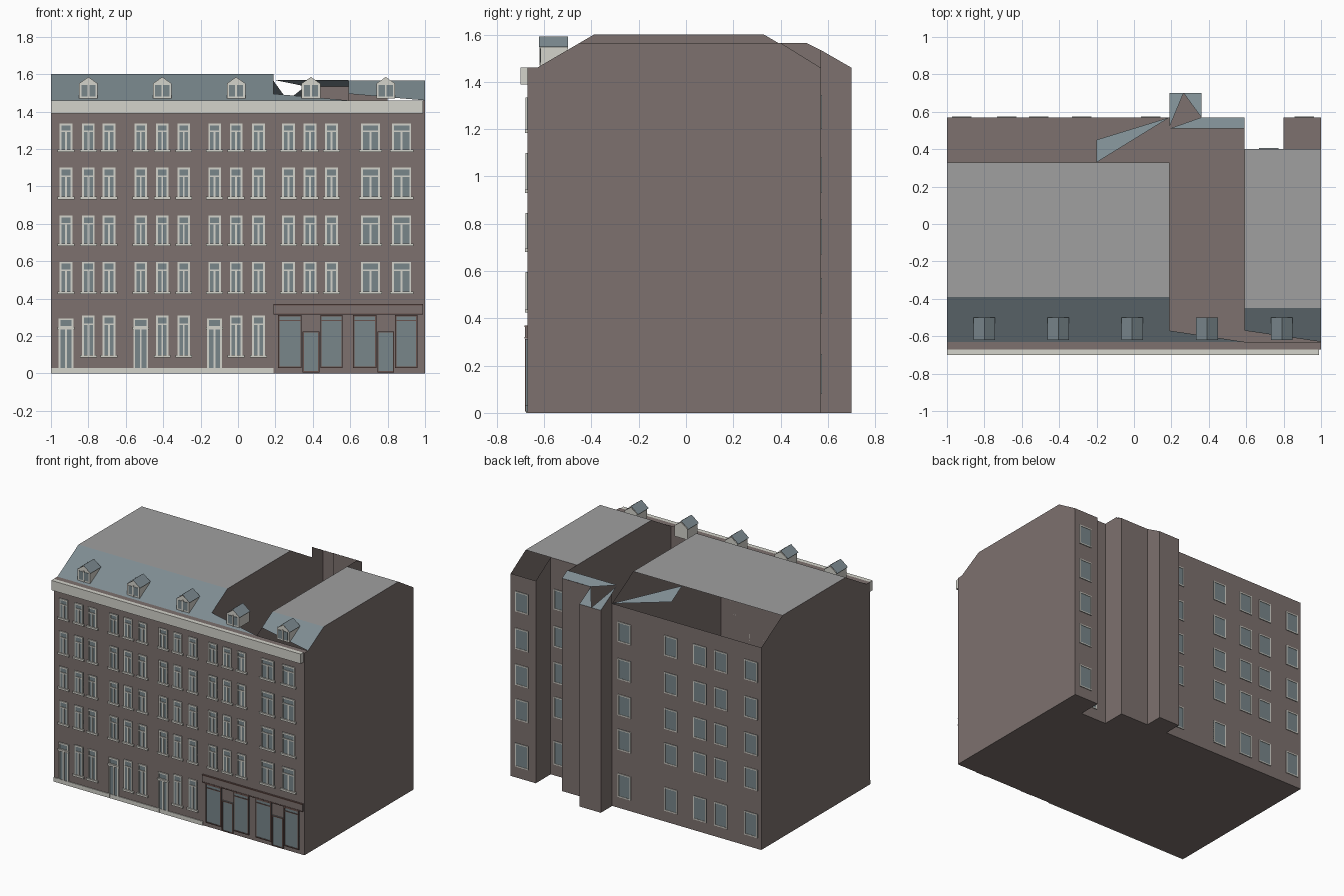
import bpy, bmesh
from mathutils import Vector

if "Cube" in bpy.data.objects:
    bpy.data.objects.remove(bpy.data.objects["Cube"])


def srgb(r, g, b):
    return tuple((c / 255 / 12.92 if c < 11 else ((c / 255 + 0.055) / 1.055) ** 2.4)
                 for c in (r, g, b)) + (1,)


def material(name, *rgb):
    m = bpy.data.materials.new(name)
    m.diffuse_color = srgb(*rgb)
    m.use_nodes = True
    m.node_tree.nodes["Principled BSDF"].inputs["Base Color"].default_value = m.diffuse_color
    return m


BRICK = material("brick", 125, 113, 110)
FLAT = material("flat_roof_grey", 160, 160, 160)
SLATE = material("slate", 126, 140, 146)
GLASS = material("window_glass", 120, 134, 138)
TRIM = material("pale_trim", 212, 211, 203)
WOOD = material("shop_wood", 104, 82, 77)


def finish(name, bm, mat):
    me = bpy.data.meshes.new(name)
    bm.to_mesh(me)
    bm.free()
    me.materials.append(mat)
    ob = bpy.data.objects.new(name, me)
    bpy.context.collection.objects.link(ob)
    return ob


def sheets(name, mat, faces):
    """Flat faces, each given as (outward direction, points)."""
    bm = bmesh.new()
    for out, pts in faces:
        f = bm.faces.new([bm.verts.new(p) for p in pts])
        f.normal_update()
        if f.normal.dot(Vector(out)) < 0:
            f.normal_flip()
    return finish(name, bm, mat)


def boxes(name, mat, items):
    """Boxes, each given as (x0, x1, y0, y1, z0, z1)."""
    bm = bmesh.new()
    for x0, x1, y0, y1, z0, z1 in items:
        vs = bmesh.ops.create_cube(bm, size=1)["verts"]
        for v in vs:
            v.co = ((x0 + x1) / 2 + v.co.x * (x1 - x0),
                    (y0 + y1) / 2 + v.co.y * (y1 - y0),
                    (z0 + z1) / 2 + v.co.z * (z1 - z0))
    return finish(name, bm, mat)


F, B, XL, XM, XR = -0.67, 0.57, 0.19, 0.36, 0.59   # front, back, block limits
EAVE, TOP, LOW = 1.46, 1.60, 1.565
UP, FRONT, BACK, LEFT, RIGHT = (0, 0, 1), (0, -1, 0), (0, 1, 0), (-1, 0, 0), (1, 0, 0)


def upright(out, a, b, z):
    """Vertical wall between plan points a and b."""
    return out, [(*a, 0), (*b, 0), (*b, z), (*a, z)]


def gable(out, x, outline):
    """Wall across the building with a (y, z) outline."""
    return out, [(x, y, z) for y, z in outline]


tall = [(F, 0), (F, EAVE), (-0.63, EAVE), (-0.39, TOP), (0.33, TOP), (B, EAVE), (B, 0)]
low = [(F, 0), (F, EAVE), (-0.63, EAVE), (-0.45, LOW), (0.40, LOW), (B, EAVE), (B, 0)]
mid = [(F, 0), (F, EAVE), (-0.63, EAVE), (-0.45, LOW), (0.51, LOW), (B, 1.535), (B, 0)]
tower = [(B, 0), (B, 1.535), (0.70, EAVE), (0.70, 0)]
notch = [(0.40, 0), (0.40, LOW), (B, EAVE), (B, 0)]

# Brick shell: outer walls, party walls and rear stair tower
sheets("walls", BRICK, [
    upright(FRONT, (-1, F), (1, F), EAVE),
    upright(BACK, (-1, B), (XL, B), EAVE),
    upright(BACK, (XL, 0.70), (XM, 0.70), EAVE),
    upright(BACK, (XM, B), (XR, B), 1.535),
    upright(BACK, (XR, 0.40), (0.80, 0.40), LOW),
    upright(BACK, (0.80, B), (1, B), EAVE),
    gable(LEFT, -1, tall), gable(RIGHT, XL, tall),
    gable(LEFT, XR, mid), gable(RIGHT, 1, low),
    gable(LEFT, XL, tower), gable(RIGHT, XM, tower), gable(LEFT, 0.80, notch),
    (UP, [(-1, F, EAVE), (1, F, EAVE), (1, -0.63, EAVE), (-1, -0.63, EAVE)]),
])

# Ground slab following the notched plan
sheets("ground_slab", BRICK, [((0, 0, -1), [(x, y, 0) for x, y in (
    (-1, F), (1, F), (1, B), (0.80, B), (0.80, 0.40), (XR, 0.40), (XR, B),
    (XM, B), (XM, 0.70), (XL, 0.70), (XL, B), (-1, B))])])

# Flat roofs
sheets("flat_roofs", FLAT, [
    (UP, [(-1, -0.39, TOP), (XL, -0.39, TOP), (XL, 0.33, TOP), (-1, 0.33, TOP)]),
    (UP, [(XR, -0.45, LOW), (1, -0.45, LOW), (1, 0.40, LOW), (XR, 0.40, LOW)]),
])


def rear(x, y):
    return (x, y, 1.57 - 0.58 * (y - 0.51))


# Slate slopes, open between the pieces
sheets("slate_slopes", SLATE, [
    (UP, [(-1, -0.63, EAVE), (XL, -0.63, EAVE), (XL, -0.39, TOP), (-1, -0.39, TOP)]),
    (UP, [(XL, -0.63, EAVE), (XR, -0.63, EAVE), (XL, -0.57, 1.495)]),
    (UP, [(XR, -0.57, 1.495), (1, -0.63, EAVE), (1, -0.45, LOW), (XR, -0.45, LOW)]),
    (UP, [(-0.20, 0.33, TOP), (-0.20, 0.45, 1.53), (XL, B, EAVE)]),
    (UP, [rear(XL, 0.51), rear(XR, 0.51), rear(XR, B), rear(XM, B)]),
    (UP, [rear(XL, 0.70), rear(0.265, 0.70), rear(XL, 0.52)]),
    (UP, [rear(0.265, 0.70), rear(XM, 0.70), rear(XM, B)]),
])

# Cornice and plinth
boxes("cornice", TRIM, [(-1, 0.99, -0.70, F, 1.39, EAVE)])
boxes("plinth", TRIM, [(-1, XL, -0.676, F, 0, 0.03)])

# Front windows: glass panes, frames, mullions, transoms and sills
glass, trim = [], []


def front_window(x, w, z0, z1, sill=True):
    l, r, t = x - w / 2, x + w / 2, 0.01
    glass.append((l, r, F - 0.003, F, z0, z1))
    bar = z1 - 0.25 * min(z1 - z0, 0.17)
    y = F - 0.008
    trim.extend([(l, l + t, y, F, z0, z1), (r - t, r, y, F, z0, z1),
                 (l, r, y, F, z1 - t, z1), (l, r, y, F, bar - 0.008, bar),
                 (x - 0.005, x + 0.005, y, F, z0, bar)])
    if sill:
        trim.append((l - 0.011, r + 0.011, F - 0.012, F, z0 - 0.006, z0 + 0.008))


columns = [-0.92, -0.80, -0.69, -0.52, -0.405, -0.29, -0.125, -0.01, 0.11,
           0.27, 0.385, 0.50]
floors = [(0.43, 0.597), (0.687, 0.845), (0.937, 1.10), (1.19, 1.335)]
for z0, z1 in floors:
    for x in columns:
        front_window(x, 0.068, z0, z1)
    for x in (0.708, 0.875):
        front_window(x, 0.102, z0, z1)
for i, x in enumerate(columns[:9]):
    if i % 3:
        front_window(x, 0.068, 0.09, 0.31)
    else:                                     # doors with a fanlight
        front_window(x, 0.08, 0.005, 0.295, sill=False)
        trim.append((x - 0.045, x + 0.045, F - 0.011, F, 0.235, 0.247))
boxes("front_glass", GLASS, glass)
boxes("front_frames", TRIM, trim)

# Shopfront: fascia, posts, glazing and doors
wood, panes = [], []
for x0, x1, z0, z1 in ((0.215, 0.34, 0.03, 0.312), (0.44, 0.56, 0.03, 0.312),
                       (0.615, 0.74, 0.03, 0.312), (0.84, 0.96, 0.03, 0.312),
                       (0.345, 0.435, 0.005, 0.225), (0.745, 0.835, 0.005, 0.225)):
    panes.append((x0, x1, F - 0.006, F, z0, z1))
    t, y = 0.007, F - 0.01
    wood += [(x0, x0 + t, y, F, z0, z1), (x1 - t, x1, y, F, z0, z1),
             (x0, x1, y, F, z0, z0 + t), (x0, x1, y, F, z1 - t, z1)]
    if z1 > 0.3:
        wood.append((x0, x1, y, F, 0.28, 0.286))
for z in (0.314, 0.364):
    wood.append((XL, 0.99, F - 0.013, F, z, z + 0.006))
boxes("shop_fascia", BRICK, [(XL, 0.99, F - 0.01, F, 0.318, 0.366)])
boxes("shop_glass", GLASS, panes)
boxes("shop_frames", WOOD, wood)

# Rear windows
glass, trim = [], []
for x, y in [(-0.92, B), (-0.68, B), (-0.51, B), (-0.28, B), (0.09, B),
             (0.91, B), (0.72, 0.40)]:
    for z0, z1 in [(0.08, 0.25), (0.42, 0.57), (0.67, 0.82), (0.93, 1.08), (1.20, 1.345)]:
        l, r, t = x - 0.052, x + 0.052, 0.008
        glass.append((l, r, y, y + 0.003, z0, z1))
        trim += [(l, l + t, y, y + 0.006, z0, z1), (r - t, r, y, y + 0.006, z0, z1),
                 (l, r, y, y + 0.006, z0, z0 + t), (l, r, y, y + 0.006, z1 - t, z1)]
boxes("rear_glass", GLASS, glass)
boxes("rear_frames", TRIM, trim)

# Dormers: pale gabled body, slate roof and front pane
body, roof, panes, bars = [], [], [], []
for x in (-0.80, -0.405, -0.01, 0.39, 0.79):
    l, r, y0, y1, z0, z1, zp = x - 0.05, x + 0.05, -0.615, -0.50, 1.47, 1.55, 1.585
    for out, y in ((FRONT, y0), (BACK, y1)):
        body.append((out, [(l, y, z0), (r, y, z0), (r, y, z1), (x, y, zp), (l, y, z1)]))
    for out, s in ((LEFT, l), (RIGHT, r)):
        body.append((out, [(s, y0, z0), (s, y1, z0), (s, y1, z1), (s, y0, z1)]))
        e = x + (s - x) * 1.16
        roof.append((UP, [(e, y0 - 0.006, z1 - 0.002), (x, y0 - 0.006, zp + 0.008),
                          (x, y1, zp + 0.008), (e, y1, z1 - 0.002)]))
    panes.append((l + 0.012, r - 0.012, y0 - 0.003, y0, z0 + 0.012, z1 - 0.008))
    bars.append((x - 0.005, x + 0.005, y0 - 0.005, y0, z0, z1))
sheets("dormer_bodies", TRIM, body)
sheets("dormer_roofs", SLATE, roof)
boxes("dormer_glass", GLASS, panes)
boxes("dormer_mullions", TRIM, bars)
